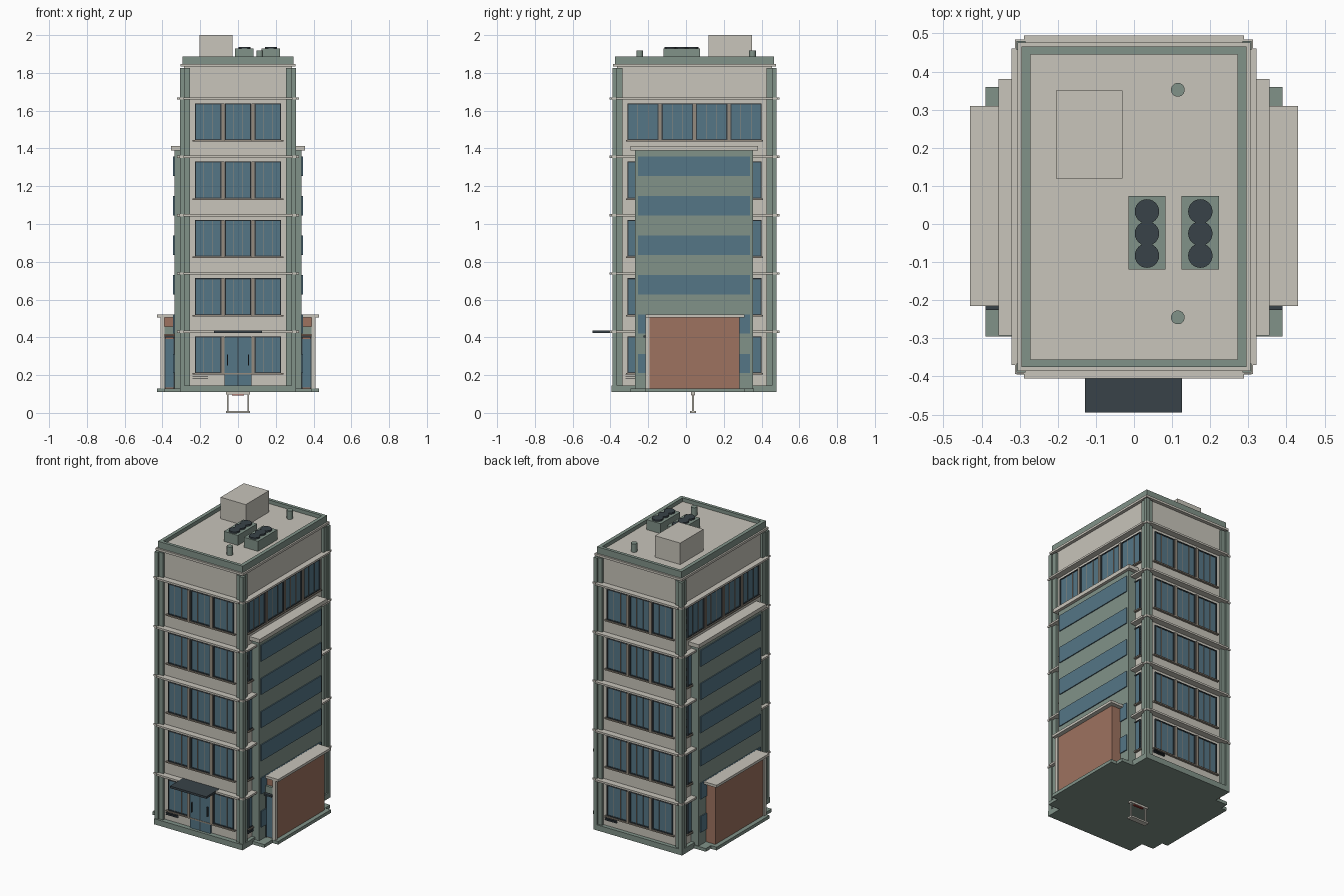
import bpy, math

if "Cube" in bpy.data.objects:
    bpy.data.objects.remove(bpy.data.objects["Cube"])

COLOURS = {
    "cream": (0.58, 0.555, 0.495), "sage": (0.22, 0.29, 0.25),
    "glass": (0.09, 0.18, 0.24), "brick": (0.34, 0.17, 0.115),
    "charcoal": (0.04, 0.055, 0.065), "taupe": (0.30, 0.26, 0.21),
    "red": (0.35, 0.05, 0.04),
}
MATS = {}
for key, rgb in COLOURS.items():
    MATS[key] = bpy.data.materials.new(key)
    MATS[key].diffuse_color = (*rgb, 1)

CY = 0.045                       # centre of the tower in y
X0, Y0, Y1 = 0.285, -0.365, 0.455  # tower walls
PITCH = 0.3085                   # storey height
WIN_Z = [(0.21 + PITCH * i, 0.405 + PITCH * i) for i in range(5)]
BAND_Z = [0.43 + PITCH * i for i in range(5)]


def boxes(name, items, mat):
    """One object made of (x0, x1, y0, y1, z0, z1) boxes."""
    verts, faces = [], []
    for x0, x1, y0, y1, z0, z1 in items:
        x0, x1 = sorted((x0, x1))
        y0, y1 = sorted((y0, y1))
        n = len(verts)
        verts += [(x, y, z) for z in (z0, z1)
                  for x, y in ((x0, y0), (x1, y0), (x1, y1), (x0, y1))]
        faces += [[n + 3, n + 2, n + 1, n], [n + 4, n + 5, n + 6, n + 7]]
        faces += [[n + i, n + (i + 1) % 4, n + 4 + (i + 1) % 4, n + 4 + i] for i in range(4)]
    me = bpy.data.meshes.new(name)
    me.from_pydata(verts, [], faces)
    me.materials.append(MATS[mat])
    ob = bpy.data.objects.new(name, me)
    bpy.context.collection.objects.link(ob)
    return ob


def both_x(items):
    return items + [(-b, -a, c, d, e, f) for a, b, c, d, e, f in items]


def both_y(items):
    return items + [(a, b, 2 * CY - d, 2 * CY - c, e, f) for a, b, c, d, e, f in items]


def cylinder(name, x, y, z0, z1, r, mat):
    bpy.ops.mesh.primitive_cylinder_add(vertices=24, radius=r, depth=z1 - z0,
                                        location=(x, y, (z0 + z1) / 2))
    ob = bpy.context.object
    ob.name = name
    ob.data.materials.append(MATS[mat])
    bpy.ops.object.shade_smooth_by_angle(angle=math.radians(40))


# Ground slab and tower body
boxes("base_slab", [(-0.308, 0.308, -0.395, 0.48, 0.11, 0.145),
                    (-0.39, 0.39, -0.295, 0.36, 0.11, 0.13),
                    (-0.43, 0.43, -0.215, 0.31, 0.11, 0.13)], "sage")
boxes("tower_walls", [(-X0, X0, Y0, Y1, 0.14, 1.865)], "cream")

# Corner pilasters with a stepped outer edge
boxes("corner_pilasters", both_x(both_y([
    (0.255, 0.300, -0.380, -0.335, 0.14, 1.825),
    (0.284, 0.308, -0.390, -0.366, 0.14, 1.825)])), "sage")

# Storey bands running round the tower
bands = []
for z in BAND_Z:
    bands += [(-0.288, 0.288, -0.405, 0.495, z - 0.006, z + 0.006),
              (-0.322, 0.322, -0.370, 0.460, z - 0.006, z + 0.006),
              (-0.312, 0.312, -0.394, 0.484, z - 0.006, z + 0.006)]
bands.append((-0.305, 0.305, -0.386, 0.476, 1.833, 1.847))
boxes("storey_bands", bands, "cream")

# Parapet rim
boxes("parapet", both_x([(0.272, 0.295, -0.375, 0.465, 1.847, 1.888)]) +
      both_y([(-0.295, 0.295, -0.375, -0.355, 1.847, 1.888)]), "sage")

# Windows: u runs along the wall, d is the distance out of it
glass, frames, mullions, posts = [], [], [], []


def place(out, side, u0, u1, d0, d1, z0, z1):
    if side == "end":        # front and back walls
        out += both_y([(u0, u1, Y0 - d1, Y0 - d0, z0, z1)])
    else:                    # right and left walls
        out += both_x([(X0 + d0, X0 + d1, u0, u1, z0, z1)])


def window(side, u0, u1, z0, z1):
    place(glass, side, u0, u1, -0.01, 0.003, z0, z1)
    t = 0.006
    for a, b in ((u0, u0 + t), (u1 - t, u1)):
        place(frames, side, a, b, 0, 0.008, z0, z1)
    for a, b in ((z0, z0 + t), (z1 - t, z1)):
        place(frames, side, u0, u1, 0, 0.008, a, b)
    for k in (1, 2):
        m = u0 + (u1 - u0) * k / 3
        place(mullions, side, m - 0.0015, m + 0.0015, 0, 0.006, z0, z1)


for z0, z1 in WIN_Z:
    for c in (-0.158, 0, 0.158):
        window("end", c - 0.07, c + 0.07, z0, z1)
    for c in (-0.079, 0.079):
        place(posts, "end", c - 0.008, c + 0.008, 0, 0.014, z0, z1)
    place(posts, "end", -0.24, 0.24, 0, 0.014, z0 - 0.008, z0)
    for i in range(4):
        c = CY + (i - 1.5) * 0.182
        window("side", c - 0.083, c + 0.083, z0, z1)
    for i in range(3):
        c = CY + (i - 1) * 0.182
        place(posts, "side", c - 0.008, c + 0.008, 0, 0.014, z0, z1)
    place(posts, "side", CY - 0.362, CY + 0.362, 0, 0.014, z0 - 0.008, z0)
boxes("window_glass", glass, "glass")
boxes("window_frames", frames, "charcoal")
boxes("window_mullions", mullions, "taupe")
boxes("window_posts", posts, "taupe")

# Side stair bays with glazed stripes and cap
boxes("side_bays", both_x([(0.27, 0.337, -0.27, 0.355, 0.13, 1.39)]), "sage")
boxes("bay_glass_stripes", both_x([(0.33, 0.343, -0.255, 0.34, 0.21 + 0.209 * i, 0.312 + 0.209 * i)
                                   for i in range(6)]), "glass")
boxes("bay_caps", both_x([(0.27, 0.356, -0.293, 0.38, 1.388, 1.412)]), "cream")

# Low brick annexes at the foot of the bays
boxes("annex_walls", both_x([(0.33, 0.403, -0.2, 0.283, 0.13, 0.506)]), "brick")
boxes("annex_caps", both_x([(0.32, 0.43, -0.215, 0.31, 0.504, 0.52)]), "cream")
boxes("annex_front_posts", both_x([(0.39, 0.41, -0.214, -0.192, 0.13, 0.506)]), "cream")
boxes("annex_door_glass", both_x([(0.338, 0.388, -0.206, -0.195, 0.135, 0.39)]), "glass")
boxes("annex_door_frames", both_x([(0.336, 0.342, -0.21, -0.195, 0.13, 0.4),
                                   (0.384, 0.39, -0.21, -0.195, 0.13, 0.4),
                                   (0.336, 0.39, -0.225, -0.195, 0.4, 0.41)]), "charcoal")
boxes("annex_door_heads", both_x([(0.336, 0.39, -0.215, -0.195, 0.415, 0.458)]), "sage")

# Entrance: door leaves, handles and canopy
boxes("entrance_door", [(-0.072, -0.002, Y0 - 0.012, Y0, 0.145, 0.4),
                        (0.002, 0.072, Y0 - 0.012, Y0, 0.145, 0.4)], "glass")
boxes("door_handles", both_x([(0.052, 0.057, Y0 - 0.022, Y0 - 0.01, 0.25, 0.31)]) +
      [(-0.002, 0.002, Y0 - 0.013, Y0, 0.145, 0.4)], "charcoal")
boxes("entrance_canopy", [(-0.128, 0.126, -0.495, -0.36, 0.424, 0.437)], "charcoal")

# Wall vents with thin slats near the ground
slats = []
for k in range(3):
    z = 0.182 + 0.01 * k
    slats += [(-0.24, -0.16, Y0 - 0.012, Y0, z, z + 0.004),
              (0.16, 0.24, Y1, Y1 + 0.012, z, z + 0.004)]
    slats += both_x([(X0, X0 + 0.012, -0.32, -0.27, z, z + 0.004)])
boxes("vent_slats", slats, "charcoal")

# Rooftop hut, cooling units, fans and vent pipes
boxes("roof_hut", [(-0.205, -0.03, 0.12, 0.35, 1.86, 2.0)], "cream")
boxes("cooling_units", [(x - 0.049, x + 0.049, -0.12, 0.073, 1.86, 1.928)
                        for x in (0.034, 0.174)], "sage")
for x in (0.034, 0.174):
    for y in (0.033, -0.025, -0.083):
        cylinder("cooling_fan", x, y, 1.92, 1.938, 0.032, "charcoal")
for y in (0.352, -0.245):
    cylinder("vent_pipe", 0.115, y, 1.86, 1.918, 0.018, "sage")

# Hanging frame beneath the slab
boxes("hanging_frame", both_x([(0.05, 0.058, 0.032, 0.042, 0.005, 0.112)]) +
      [(-0.064, 0.064, 0.02, 0.054, 0.0, 0.01),
       (-0.064, 0.064, 0.026, 0.048, 0.098, 0.11)], "cream")
boxes("hanging_frame_lamp", [(-0.032, 0.032, 0.03, 0.044, 0.093, 0.1)], "red")

for m in bpy.data.materials:
    if m.users and not m.is_grease_pencil:
        m.use_nodes = True
        m.node_tree.nodes["Principled BSDF"].inputs["Base Color"].default_value = m.diffuse_color
